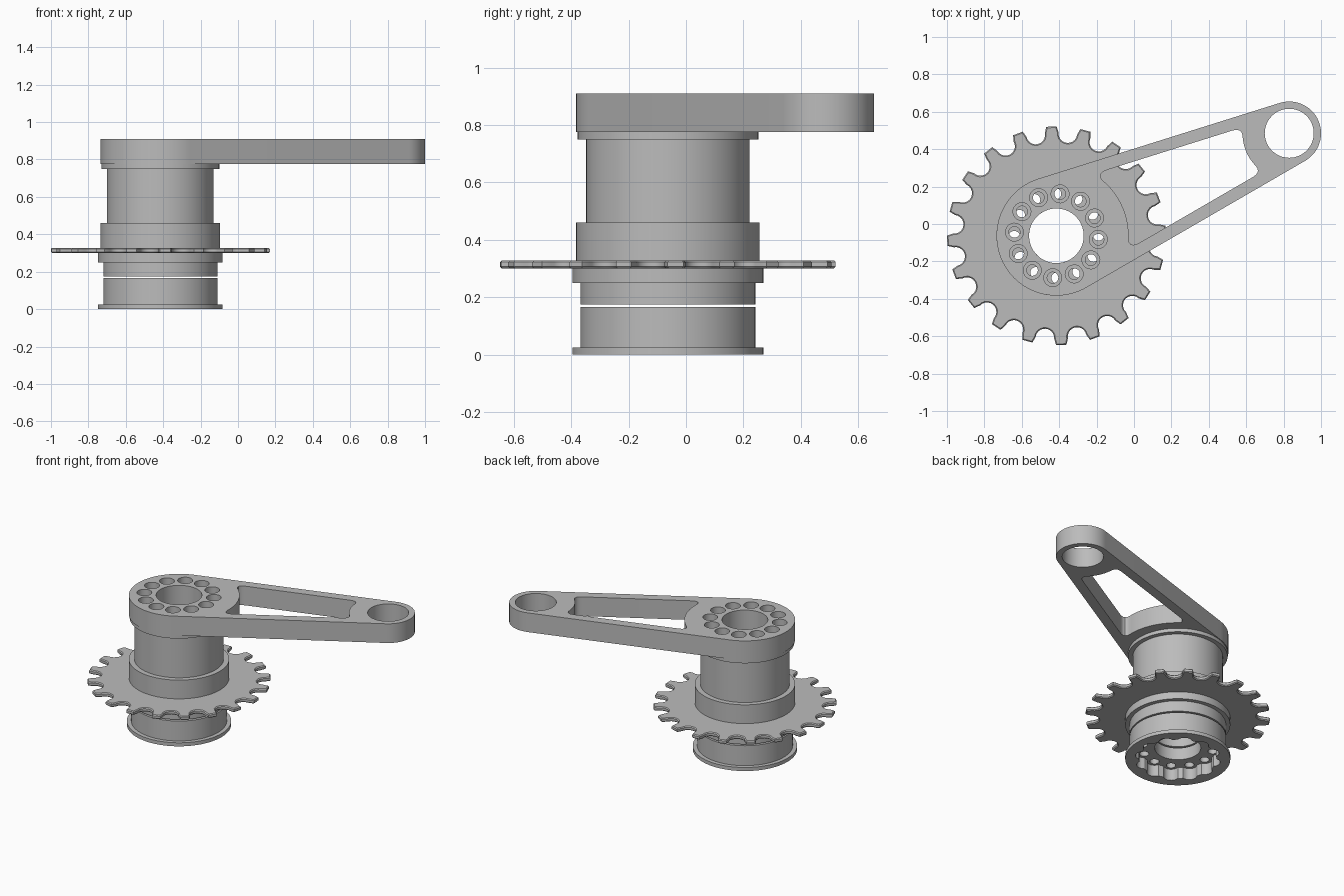
import bpy
from math import cos, sin, radians, sqrt, asin, acos, degrees
from mathutils import Vector

if "Cube" in bpy.data.objects:
    bpy.data.objects.remove(bpy.data.objects["Cube"])

HUB = (-0.415, -0.063)
BORE, PIN_RING, PINS = 0.146, 0.225, 12

metal = bpy.data.materials.new("grey_metal")
metal.use_nodes = True
metal.diffuse_color = (0.5, 0.5, 0.5, 1)
metal.node_tree.nodes["Principled BSDF"].inputs["Base Color"].default_value = (0.5, 0.5, 0.5, 1)


def polar(r, deg):
    return Vector((r * cos(radians(deg)), r * sin(radians(deg))))


def arc(r, a0, a1, n, centre=Vector((0, 0))):
    return [centre + polar(r, a0 + (a1 - a0) * i / n) for i in range(n + 1)]


def circle(r, n=72, centre=Vector((0, 0))):
    return arc(r, 0, 360, n, centre)[:-1]


def corner(p, q, r, n=6):
    """Rounded corner from p to r with control point q."""
    return [p * (1 - t) ** 2 + q * 2 * t * (1 - t) + r * t * t
            for t in (i / n for i in range(1, n))]


def pin_holes(r, phase):
    return [circle(r, 20, polar(PIN_RING, phase + 360 * i / PINS)) for i in range(PINS)]


def plate(name, z0, z1, loops, turn=0, chamfer=0):
    """Flat part with an outer loop and any number of hole loops."""
    curve = bpy.data.curves.new(name, "CURVE")
    curve.dimensions, curve.fill_mode = "2D", "BOTH"
    curve.extrude = (z1 - z0) / 2 - chamfer
    curve.bevel_depth, curve.offset, curve.bevel_resolution = chamfer, -chamfer, 0
    for loop in loops:
        s = curve.splines.new("POLY")
        s.points.add(len(loop) - 1)
        for pt, co in zip(s.points, loop):
            pt.co = (co.x, co.y, 0, 1)
        s.use_cyclic_u = True
    obj = bpy.data.objects.new(name, curve)
    bpy.context.collection.objects.link(obj)
    obj.location = (*HUB, (z0 + z1) / 2)
    obj.rotation_euler.z = radians(turn)
    bpy.ops.object.select_all(action="DESELECT")
    obj.select_set(True)
    bpy.context.view_layer.objects.active = obj
    bpy.ops.object.convert(target="MESH")
    obj = bpy.context.object
    obj.data.materials.clear()
    obj.data.materials.append(metal)
    bpy.ops.object.shade_smooth_by_angle(angle=radians(30))
    return obj


# Lobed recess in the underside
LOW_PHASE, UP_PHASE, LOBE = 1, -5, 0.048


def recess_radius(deg):
    step = 360 / PINS
    d = radians((deg - LOW_PHASE + step / 2) % step - step / 2)
    root = LOBE ** 2 - (PIN_RING * sin(d)) ** 2
    return max(0.245, PIN_RING * cos(d) + sqrt(root)) if root > 0 else 0.245


recess = [polar(recess_radius(a * 1.5), a * 1.5) for a in range(240)]

# Lower bearing cup
plate("bottom_flange", 0, 0.025, [circle(0.333), recess])
plate("lower_cup_wall", 0.025, 0.08, [circle(0.305), recess])
plate("lower_cup", 0.08, 0.165, [circle(0.305), circle(BORE)] + pin_holes(0.03, LOW_PHASE))

# Upper spindle stack: name, bottom, top, radius
inner = [circle(BORE)] + pin_holes(0.03, UP_PHASE)
for name, z0, z1, r in (("spindle_base", 0.175, 0.25, 0.305),
                        ("sprocket_seat", 0.25, 0.30, 0.333),
                        ("collar", 0.328, 0.46, 0.32),
                        ("spindle", 0.46, 0.75, 0.285),
                        ("top_flange", 0.75, 0.775, 0.315)):
    plate(name, z0, z1, [circle(r)] + inner)

# Sprocket with round grooves between flat-tipped teeth
TEETH = 20
pitch = 360 / TEETH
profile = []
for i in range(TEETH):
    g = 2.6 + pitch * (i + 0.5)
    profile += arc(0.05, g - 90, g - 270, 10, polar(0.55, g))
    profile += [polar(0.585, g + pitch / 2 - 2.7), polar(0.585, g + pitch / 2 + 2.7)]
plate("sprocket", 0.30, 0.328, [profile] + inner, chamfer=0.006)

# Crank arm: tapered outline around hub and end boss
R_HUB, R_END, RIM = 0.32, 0.17, 0.065
span = Vector((0.83, 0.485)) - Vector(HUB)
length, turn = span.length, degrees(span.angle_signed(Vector((1, 0))))
end = Vector((length, 0))
normal = 90 - degrees(asin((R_HUB - R_END) / length))
outline = arc(R_HUB, normal, 360 - normal, 56) + arc(R_END, -normal, normal, 36, end)

# Rounded window following the hub, the end boss and both edges
R_NEAR, R_FAR = 0.386, 0.25
a_near = normal - degrees(acos((R_HUB - RIM) / R_NEAR))
a_far = normal + degrees(acos((R_END - RIM) / R_FAR))
near, far = polar(R_NEAR, a_near), end + polar(R_FAR, a_far)
along = (far - near).normalized()
t, s = 0.08, 0.06
half = arc(R_NEAR, 0, a_near - degrees(t / R_NEAR), 8)
half += corner(half[-1], near, near + along * t) + [near + along * t, far - along * s]
far_arc = arc(R_FAR, a_far + degrees(s / R_FAR), 180, 6, end)
half += corner(far - along * s, far, far_arc[0]) + far_arc
window = half + [Vector((p.x, -p.y)) for p in half[-2:0:-1]]

plate("crank_arm", 0.775, 0.91,
      [outline, window, circle(BORE), circle(0.131, 64, end)]
      + pin_holes(LOBE, UP_PHASE - turn), turn=turn)
